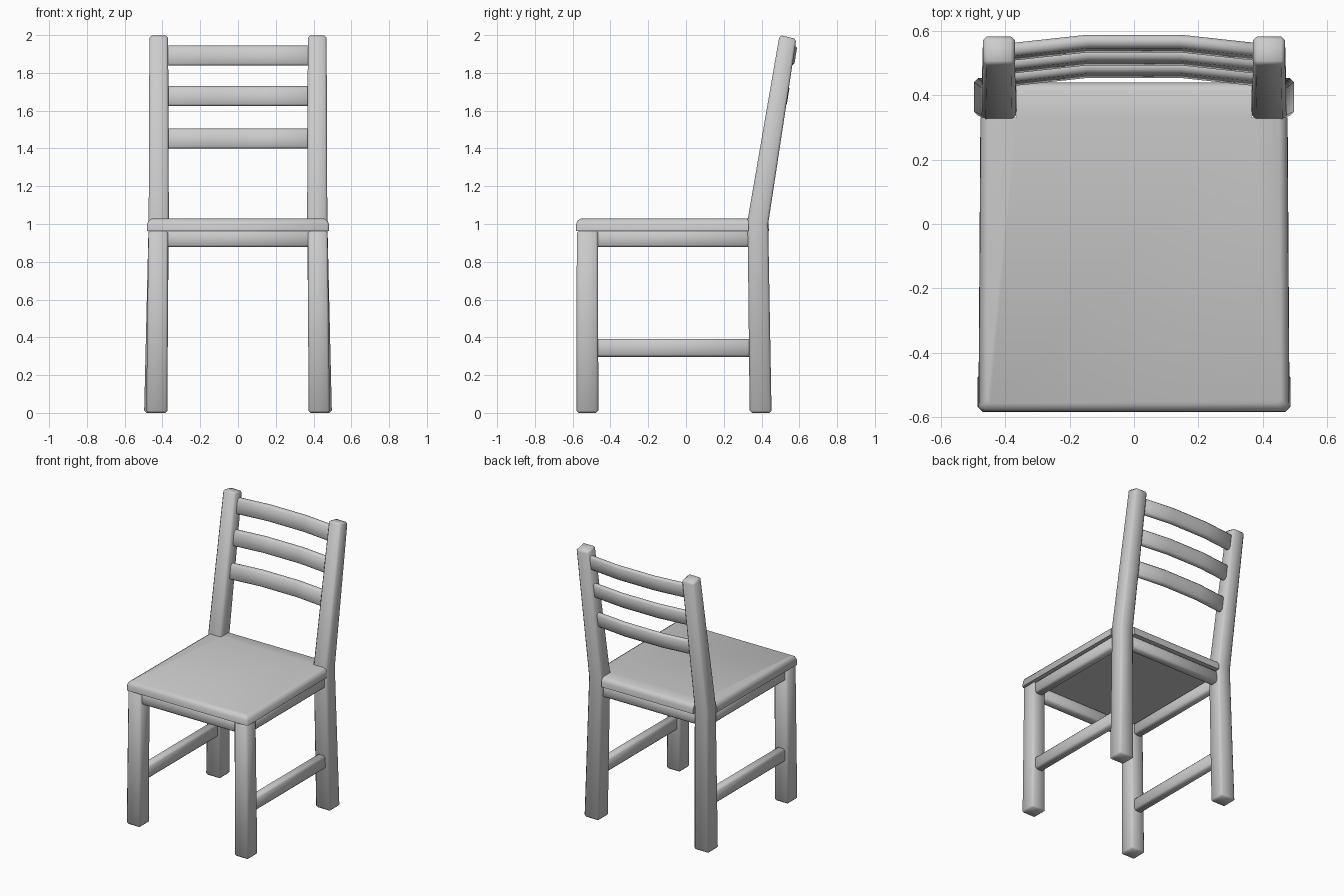
import bpy, bmesh

if "Cube" in bpy.data.objects:
    bpy.data.objects.remove(bpy.data.objects["Cube"])


def loft(name, rings, bevel=0.012, smooth=True):
    """Skin a closed solid through rings of equal point count."""
    bm = bmesh.new()
    vs = [[bm.verts.new(p) for p in r] for r in rings]
    n = len(rings[0])
    bm.faces.new(vs[0])
    bm.faces.new(vs[-1])
    for a, b in zip(vs, vs[1:]):
        for i in range(n):
            j = (i + 1) % n
            bm.faces.new((a[i], a[j], b[j], b[i]))
    bmesh.ops.recalc_face_normals(bm, faces=bm.faces[:])
    me = bpy.data.meshes.new(name)
    bm.to_mesh(me)
    bm.free()
    ob = bpy.data.objects.new(name, me)
    bpy.context.collection.objects.link(ob)
    if smooth:
        me.shade_smooth()
    if bevel:
        m = ob.modifiers.new("soft_edges", 'BEVEL')
        m.width = bevel
        m.segments = 1
        m.limit_method = 'ANGLE'
        m.angle_limit = 0.8
    return ob


def rect(s, x0, x1, y0, y1, zf, zb=None):
    """Horizontal section; zf / zb are the heights of its front and back edges."""
    zb = zf if zb is None else zb
    return [(s * x0, y0, zf), (s * x1, y0, zf), (s * x1, y1, zb), (s * x0, y1, zb)]


def box(name, x, y, z, bevel=0.012):
    return loft(name, [rect(1, *x, *y, z[0]), rect(1, *x, *y, z[1])], bevel)


for s, side in ((-1, "left"), (1, "right")):
    # Legs, slightly wider at the floor
    loft("front_leg_" + side, [rect(s, 0.373, 0.486, -0.58, -0.464, 0),
                               rect(s, 0.37, 0.474, -0.578, -0.466, 0.965)])
    # Back leg bends into the leaning back post
    loft("back_leg_" + side, [rect(s, 0.377, 0.497, 0.337, 0.453, 0),
                              rect(s, 0.366, 0.473, 0.326, 0.435, 1.02, 1.0),
                              rect(s, 0.37, 0.469, 0.495, 0.584, 2.0, 1.98)])
    # Side apron and low stretcher
    xs = sorted((s * 0.395, s * 0.46))
    box("side_apron_" + side, xs, (-0.48, 0.345), (0.877, 0.966))
    box("side_stretcher_" + side, xs, (-0.48, 0.35), (0.297, 0.392))

# Front and back aprons
box("front_apron", (-0.385, 0.385), (-0.56, -0.49), (0.877, 0.966))
box("back_apron", (-0.385, 0.385), (0.35, 0.415), (0.877, 0.966))


# Seat, notched around the back posts, with a softened top edge
def seat_ring(z, d, c=0.012):
    half = [(0.483 - d - c, -0.583 + d), (0.483 - d, -0.583 + d + c),
            (0.477 - d, 0.33), (0.365, 0.33), (0.365, 0.44 - d)]
    return [(x, y, z) for x, y in half] + [(-x, y, z) for x, y in reversed(half)]


seat = loft("seat", [seat_ring(0.963, 0), seat_ring(0.998, 0.001),
                     seat_ring(1.018, 0.009), seat_ring(1.028, 0.026)], 0, False)
bpy.context.view_layer.objects.active = seat
seat.select_set(True)
bpy.ops.object.shade_smooth_by_angle(angle=0.9)

# Back slats, bowed rearwards and leaning with the posts
for name, y, z in (("lower", 0.457, 1.452), ("middle", 0.496, 1.677), ("upper", 0.536, 1.891)):
    rings = []
    for x, bow in ((-0.385, -0.002), (-0.145, 0.024), (0.145, 0.024), (0.385, -0.002)):
        rings.append([(x, y + bow + dy + dz * 0.16, z + dz) for dy, dz in
                      ((-0.021, -0.053), (0.021, -0.053), (0.021, 0.053), (-0.021, 0.053))])
    loft(name + "_back_slat", rings)
